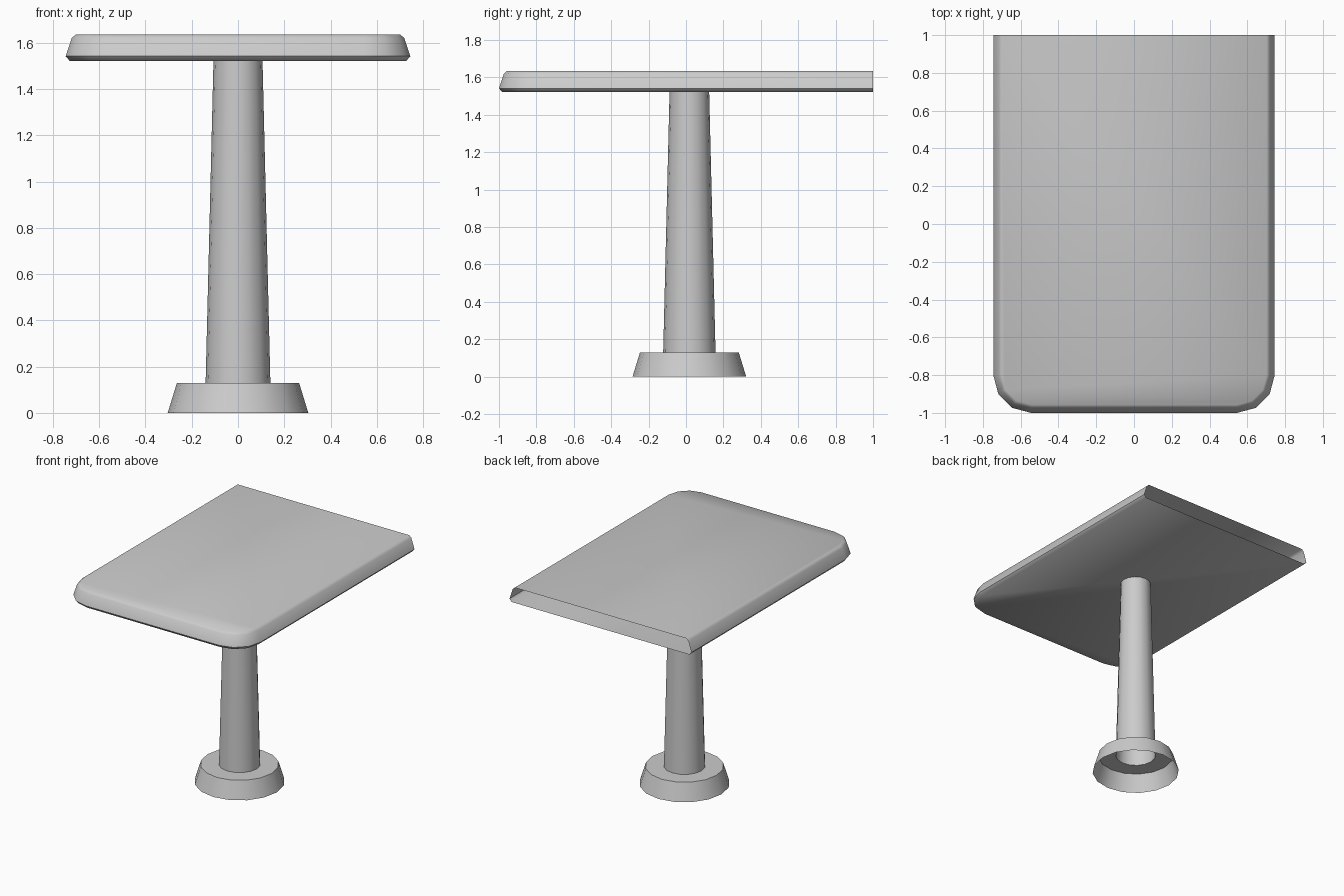
import bpy
import bmesh
from math import cos, sin, pi, radians

if "Cube" in bpy.data.objects:
    bpy.data.objects.remove(bpy.data.objects["Cube"])


def finish(name, bm, angle):
    """Turn a bmesh into a named, smooth-shaded object."""
    bmesh.ops.recalc_face_normals(bm, faces=bm.faces)
    mesh = bpy.data.meshes.new(name)
    bm.to_mesh(mesh)
    bm.free()
    obj = bpy.data.objects.new(name, mesh)
    bpy.context.collection.objects.link(obj)
    bpy.ops.object.select_all(action='DESELECT')
    obj.select_set(True)
    bpy.context.view_layer.objects.active = obj
    bpy.ops.object.shade_smooth_by_angle(angle=radians(angle))
    return obj


def bridge(bm, rings, closed):
    """Join successive rings of vertices with quads."""
    for a, b in zip(rings, rings[1:]):
        n = len(a)
        for i in range(n if closed else n - 1):
            j = (i + 1) % n
            bm.faces.new((a[i], a[j], b[j], b[i]))


def lathe(name, profile, y, sides=16):
    """Open shell turned around a vertical axis from (radius, z) points."""
    bm = bmesh.new()
    rings = [[bm.verts.new((r * cos(2 * pi * i / sides), y + r * sin(2 * pi * i / sides), z))
              for i in range(sides)] for r, z in profile]
    bridge(bm, rings, True)
    return finish(name, bm, 30)


def outline(r, cx=0.545, cy=-0.8, back=1.0, steps=3):
    """Table outline: straight sides, two rounded front corners, open back."""
    right = [(cx + r, back)]
    for i in range(steps + 1):
        a = pi / 2 * i / steps
        right.append((cx + r * cos(a), cy - r * sin(a)))
    return right + [(-x, y) for x, y in reversed(right)]


# Foot: hollow flared ring, open underneath, with a hole for the column
lathe("foot", [(0.304, 0.0), (0.264, 0.13), (0.14, 0.13)], 0.018)

# Column: tapered open tube
lathe("column", [(0.14, 0.13), (0.106, 1.522)], 0.018)

# Tabletop: softened-edge shell, open at the back
bm = bmesh.new()
section = [(0.183, 1.522), (0.2, 1.542), (0.174, 1.62), (0.157, 1.635)]
rings = [[bm.verts.new((x, y, z)) for x, y in outline(r)] for r, z in section]
bridge(bm, rings, False)
bm.faces.new(rings[0])
bm.faces.new(rings[-1])
finish("tabletop", bm, 55)
